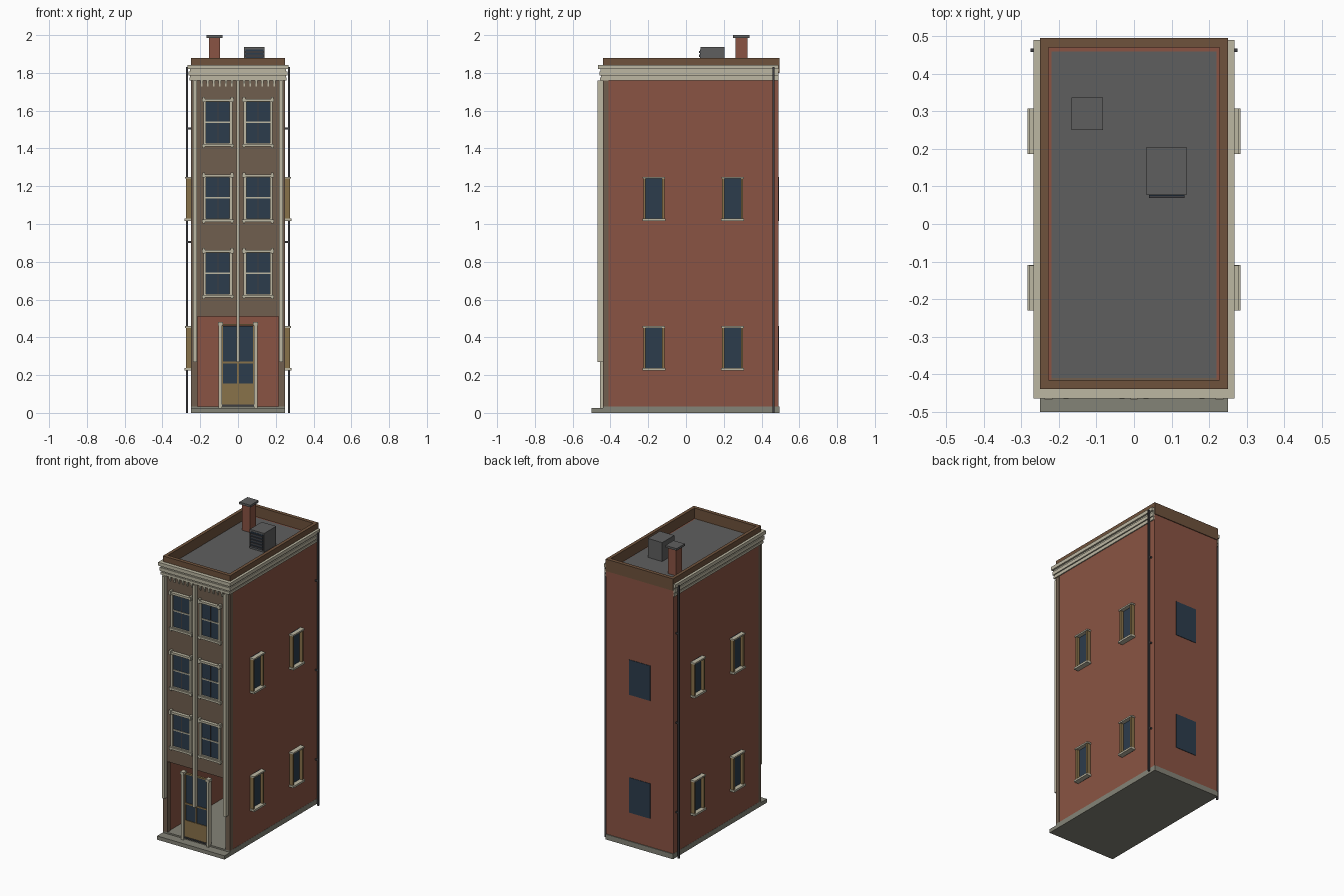
import bpy
import bmesh
from mathutils import Matrix, Vector

cube = bpy.data.objects.get("Cube")
if cube:
    bpy.data.objects.remove(cube, do_unlink=True)


def material(name, rgb):
    """Flat material from an 8-bit display colour."""
    lin = [((c / 255 + 0.055) / 1.055) ** 2.4 for c in rgb] + [1]
    m = bpy.data.materials.new(name)
    m.use_nodes = True
    m.diffuse_color = lin
    bsdf = m.node_tree.nodes["Principled BSDF"]
    bsdf.inputs["Base Color"].default_value = lin
    bsdf.inputs["Roughness"].default_value = 0.8
    return m


brick = material("brick red", (138, 84, 67))
brown = material("brownstone", (112, 94, 78))
coping = material("parapet brown", (110, 82, 60))
cream = material("cream trim", (188, 183, 162))
glass = material("window glass", (44, 60, 76))
wood = material("tan wood", (137, 114, 74))
roof_grey = material("roof grey", (95, 95, 95))
stone = material("base stone", (132, 131, 119))
metal = material("dark metal", (62, 63, 66))


def boxes(name, mat, spans):
    """One object from boxes, each given as (x0, x1), (y0, y1), (z0, z1)."""
    bm = bmesh.new()
    for span in spans:
        mid = Vector([(a + b) / 2 for a, b in span])
        size = [abs(b - a) for a, b in span]
        bmesh.ops.create_cube(bm, size=1, matrix=Matrix.Translation(mid) @ Matrix.Diagonal((*size, 1)))
    mesh = bpy.data.meshes.new(name)
    bm.to_mesh(mesh)
    bm.free()
    mesh.materials.append(mat)
    obj = bpy.data.objects.new(name, mesh)
    bpy.context.collection.objects.link(obj)
    return obj


def both(x, y, z):
    """The same box on the left and on the right."""
    return [(x, y, z), ((-x[1], -x[0]), y, z)]


def frame(x, y, z, t):
    """Four bars in the XZ plane, t wide, inside the given outline."""
    return [((x[0], x[0] + t), y, z), ((x[1] - t, x[1]), y, z),
            ((x[0] + t, x[1] - t), y, (z[1] - t, z[1])),
            ((x[0] + t, x[1] - t), y, (z[0], z[0] + t))]


W, FRONT, BACK = 0.25, -0.44, 0.49
SHOP_TOP, ROOF = 0.51, 1.81

# Base and hollow shop floor
boxes("base_plinth", stone, [((-W, W), (FRONT, BACK + 0.005), (0, 0.035))])
boxes("front_step", stone, [((-W, W), (-0.5, FRONT), (0, 0.025))])

# Brick walls
boxes("side_walls", brick, both((W - 0.03, W - 0.001), (FRONT + 0.01, BACK), (0.035, ROOF)))
boxes("back_wall", brick, [((-W + 0.03, W - 0.03), (BACK - 0.03, BACK), (0.035, ROOF))])

# Brownstone front with its piers
boxes("front_wall", brown, [((-W, W), (FRONT, FRONT + 0.03), (SHOP_TOP, ROOF))])
boxes("front_piers", brown, both((W - 0.035, W), (FRONT, FRONT + 0.03), (0.035, SHOP_TOP)))
boxes("shop_ceiling", brown, [((-W + 0.03, W - 0.03), (FRONT + 0.03, BACK - 0.03), (SHOP_TOP, SHOP_TOP + 0.02))])

# Roof and parapet
boxes("roof_deck", roof_grey, [((-W + 0.02, W - 0.02), (FRONT + 0.02, BACK - 0.01), (ROOF - 0.02, ROOF))])
parapet = both((W - 0.022, W), (FRONT, BACK + 0.005), (ROOF - 0.01, 1.88))
for y in (FRONT, BACK - 0.02):
    parapet.append(((-W + 0.022, W - 0.022), (y, y + 0.025), (ROOF - 0.01, 1.88)))
boxes("parapet", coping, parapet)

# Stepped cornice round the front and both sides
ledges = []
for z0, z1, out in ((1.76, 1.776, 0.007), (1.776, 1.785, 0.003), (1.785, 1.808, 0.011),
                    (1.808, 1.82, 0.005), (1.82, 1.843, 0.017)):
    ledges.append(((-W - out, W + out), (FRONT - out - 0.008, FRONT), (z0, z1)))
    ledges += both((W, W + out), (FRONT, BACK), (z0, z1))
boxes("cornice", cream, ledges)

# Brackets under the cornice, each with a small lower step
brackets = []
for i in range(6):
    x = 0.032 + i * 0.032
    brackets += both((x - 0.006, x + 0.006), (FRONT - 0.012, FRONT), (1.745, 1.76))
    brackets += both((x - 0.004, x + 0.004), (FRONT - 0.007, FRONT), (1.728, 1.745))
boxes("cornice_brackets", cream, brackets)

# Slim pilasters
column = ((-0.009, 0.009), (-0.468, FRONT), (0.27, 1.76))
boxes("centre_pilaster", cream, [column])
boxes("side_pilasters", cream, both((0.217, 0.238), *column[1:]))

# Front windows
panes, trims, sashes = [], [], []
for z in (0.61, 1.01, 1.41):
    top = z + 0.255
    panes += both((0.04, 0.175), (FRONT - 0.003, FRONT), (z + 0.01, top - 0.01))
    for bar in frame((0.03, 0.183), (FRONT - 0.014, FRONT), (z + 0.005, top - 0.005), 0.014):
        trims += both(*bar)
    for zz in (z, top - 0.016):
        trims += both((0.022, 0.19), (FRONT - 0.022, FRONT), (zz, zz + 0.014))
    for x in (0.032, 0.181):
        trims += both((x - 0.007, x + 0.007), (FRONT - 0.026, FRONT), (top - 0.02, top + 0.008))
        trims += both((x - 0.006, x + 0.006), (FRONT - 0.018, FRONT), (z - 0.008, z))
    trims += both((0.044, 0.169), (FRONT - 0.008, FRONT), (z + 0.125, z + 0.133))
    sashes += both((0.104, 0.109), (FRONT - 0.006, FRONT), (z + 0.018, top - 0.018))
boxes("front_window_glass", glass, panes)
boxes("front_window_trim", cream, trims)
boxes("front_window_mullions", metal, sashes)

# Side windows with wooden jambs, and plain back windows
panes, jambs, ledges, back = [], [], [], []
for z0, z1 in ((0.225, 0.46), (1.015, 1.25)):
    for y in (-0.17, 0.247):
        panes += both((W - 0.002, W + 0.004), (y - 0.05, y + 0.05), (z0, z1))
        for s in (-1, 1):
            edge = y + s * 0.05
            jambs += both((W - 0.002, W + 0.024), (edge - 0.006, edge + 0.006), (z0 + 0.01, z1 - 0.008))
        ledges += both((W - 0.002, W + 0.033), (y - 0.061, y + 0.061), (z0, z0 + 0.013))
        ledges += both((W - 0.002, W + 0.03), (y - 0.06, y + 0.06), (z1 - 0.01, z1))
    back.append(((-0.078, 0.078), (BACK - 0.001, BACK + 0.003), (z0, z1)))
boxes("side_window_glass", glass, panes)
boxes("side_window_jambs", wood, jambs)
boxes("side_window_ledges", cream, ledges)
boxes("back_window_glass", glass, back)

# Entrance
door_y = (FRONT - 0.004, FRONT + 0.012)
boxes("door_glass", glass, [((-0.085, 0.085), (FRONT, FRONT + 0.008), (0.15, 0.46))])
boxes("door_panel", wood, [((-0.085, 0.085), door_y, (0.045, 0.155))])
boxes("door_rails", wood, frame((-0.087, 0.087), door_y, (0.04, 0.47), 0.008)
      + [((-0.08, 0.08), door_y, (0.262, 0.272)), ((-0.004, 0.004), door_y, (0.155, 0.262))])
boxes("door_sill", metal, [((-0.1, 0.1), (FRONT - 0.01, FRONT + 0.012), (0.035, 0.044))])
boxes("door_posts", cream, both((0.085, 0.102), (-0.456, FRONT + 0.012), (0.025, 0.47))
      + both((0.08, 0.107), (-0.462, FRONT + 0.012), (0.462, 0.48)))

# Drainpipes near the back corners
boxes("drainpipes", metal, both((0.266, 0.276), (0.458, 0.468), (0, 1.83)))
boxes("drainpipe_clips", metal, [b for z in (0.3, 0.9, 1.5) for b in both((W, 0.266), (0.46, 0.466), (z, z + 0.01))])

# Chimney
boxes("chimney_stack", brick, [((-0.154, -0.095), (0.262, 0.325), (ROOF, 1.987))])
boxes("chimney_cap", roof_grey, [((-0.166, -0.083), (0.25, 0.337), (1.986, 2.0))])

# Roof vent with louvres on its front
boxes("vent_box", roof_grey, [((0.033, 0.14), (0.077, 0.205), (ROOF, 1.937))])
boxes("vent_louvres", metal, [((0.04, 0.134), (0.069, 0.077), (z, z + 0.012))
                              for z in [1.825 + 0.02 * i for i in range(5)]])
boxes("vent_opening", glass, [((0.04, 0.134), (0.075, 0.077), (1.82, 1.925))])
